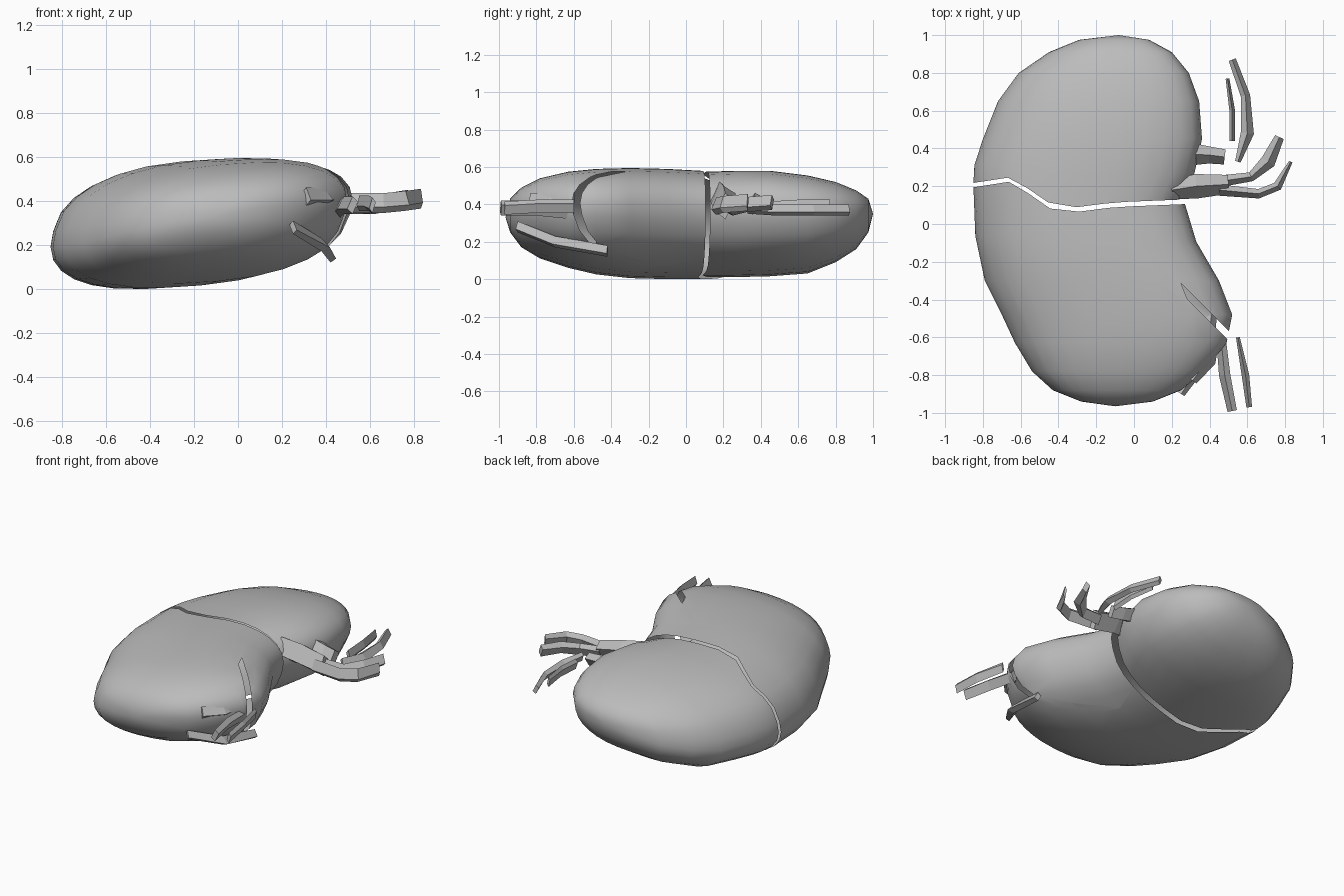
import bpy, bmesh, math
from mathutils import Vector

cube = bpy.data.objects.get("Cube")
if cube:
    bpy.data.objects.remove(cube, do_unlink=True)

grey = bpy.data.materials.new("plain_grey")
grey.use_nodes = True
grey.diffuse_color = (0.5, 0.5, 0.5, 1)
grey.node_tree.nodes["Principled BSDF"].inputs["Base Color"].default_value = (0.5, 0.5, 0.5, 1)


def finish(bm, name, smooth=False):
    bmesh.ops.recalc_face_normals(bm, faces=bm.faces)
    mesh = bpy.data.meshes.new(name)
    bm.to_mesh(mesh)
    bm.free()
    mesh.materials.append(grey)
    obj = bpy.data.objects.new(name, mesh)
    bpy.context.collection.objects.link(obj)
    if smooth:
        bpy.ops.object.select_all(action='DESELECT')
        obj.select_set(True)
        bpy.context.view_layer.objects.active = obj
        bpy.ops.object.shade_smooth_by_angle(angle=math.radians(40))
    return obj


def bridge(bm, rings):
    for a, b in zip(rings, rings[1:]):
        for i in range(len(a)):
            j = (i + 1) % len(a)
            bm.faces.new((a[i], a[j], b[j], b[i]))


def soft(v):
    return math.copysign(abs(v) ** 0.86, v)


# Wandering line of the crack between the two lobes
CRACK = [(-0.9, 0.2), (-0.65, 0.24), (-0.4, 0.06), (-0.1, 0.1), (0.6, 0.13)]


def crack_y(x):
    for (x0, y0), (x1, y1) in zip(CRACK, CRACK[1:]):
        if x <= x1:
            return y0 + (y1 - y0) * (x - x0) / (x1 - x0)
    return CRACK[-1][1]


def lobe_mesh(rows, tip, segments=28):
    """Loft tilted oval sections; each row is y, left, right, bottom, top."""
    bm = bmesh.new()
    tilt = math.radians(17)
    rings = []
    for y, left, right, low, high in rows:
        ring = []
        for i in range(segments):
            t = math.tau * i / segments
            x = (left + right) / 2 + (right - left) / 2 * soft(math.cos(t))
            z = (low + high) / 2 + (high - low) / 2 * soft(math.sin(t + tilt))
            pull = max(0, 1 - abs(y - 0.1) / 0.3)
            ring.append(bm.verts.new((x, y + pull * (crack_y(x) - 0.1), z)))
        rings.append(ring)
    bridge(bm, rings)
    apex = bm.verts.new(tip)
    last = rings[-1]
    for i in range(segments):
        bm.faces.new((last[i], last[(i + 1) % segments], apex))
    return bm


# Back lobe
back = lobe_mesh([
    (0.115, -0.85, 0.24, 0.01, 0.575), (0.26, -0.845, 0.32, 0.01, 0.58),
    (0.45, -0.8, 0.36, 0.015, 0.58), (0.65, -0.72, 0.345, 0.03, 0.555),
    (0.8, -0.61, 0.29, 0.09, 0.52), (0.91, -0.45, 0.2, 0.16, 0.475),
    (0.975, -0.29, 0.08, 0.25, 0.43)], (-0.08, 1, 0.35))
finish(back, "back_lobe", True)

# Front lobe, with a diagonal split on its bulging side
front = lobe_mesh([
    (0.09, -0.85, 0.27, 0, 0.58), (-0.1, -0.84, 0.33, 0, 0.59),
    (-0.3, -0.79, 0.45, 0.005, 0.595), (-0.48, -0.7, 0.52, 0.025, 0.59),
    (-0.63, -0.63, 0.49, 0.06, 0.575), (-0.78, -0.54, 0.37, 0.11, 0.54),
    (-0.88, -0.43, 0.25, 0.17, 0.49), (-0.94, -0.28, 0.1, 0.25, 0.43)], (-0.1, -0.965, 0.33))
normal = Vector((1, 1, 0)).normalized()
middle = Vector((0.38, -0.47, 0))
for side in (-0.018, 0.018):
    near = [f for f in front.faces if f.calc_center_median().x > 0.1]
    edges = {e for f in near for e in f.edges}
    verts = {v for f in near for v in f.verts}
    bmesh.ops.bisect_plane(front, geom=list(verts) + list(edges) + near,
                           plane_co=middle + normal * side, plane_no=normal)
split = []
for f in front.faces:
    c = f.calc_center_median()
    if abs((c - middle).dot(normal)) < 0.017 and c.x > 0.25 and c.z > 0.2:
        split.append(f)
bmesh.ops.delete(front, geom=split, context='FACES')
finish(front, "front_lobe", True)


def vessel(name, path, widths, height):
    """Flattened four-sided tube along a path."""
    bm = bmesh.new()
    pts = [Vector(p) for p in path]
    rings = []
    for i, p in enumerate(pts):
        along = pts[min(i + 1, len(pts) - 1)] - pts[max(i - 1, 0)]
        across = Vector((-along.y, along.x, 0)).normalized() * widths[i] / 2
        up = Vector((0, 0, height / 2))
        rings.append([bm.verts.new(p + d) for d in
                      (across + up * 0.4, up, -across - up * 0.4, -up)])
    bridge(bm, rings)
    bm.faces.new(rings[0])
    bm.faces.new(rings[-1])
    finish(bm, name)


# Vessel trunk and branches from the notch
vessel("vessel_trunk", [(0.2, 0.18, 0.45), (0.33, 0.2, 0.43), (0.5, 0.21, 0.39)],
       (0.1, 0.13, 0.1), 0.14)
vessel("branch_outer", [(0.45, 0.18, 0.39), (0.66, 0.16, 0.39), (0.76, 0.2, 0.4), (0.83, 0.33, 0.41)],
       (0.06, 0.05, 0.05, 0.02), 0.09)
vessel("branch_middle", [(0.48, 0.23, 0.39), (0.62, 0.25, 0.38), (0.71, 0.33, 0.4), (0.77, 0.46, 0.41)],
       (0.06, 0.05, 0.08, 0.05), 0.08)
vessel("branch_rear_outer", [(0.55, 0.33, 0.38), (0.6, 0.48, 0.37), (0.59, 0.68, 0.37), (0.52, 0.87, 0.37)],
       (0.03, 0.07, 0.05, 0.04), 0.06)
vessel("branch_rear_inner", [(0.52, 0.44, 0.38), (0.52, 0.6, 0.39), (0.495, 0.77, 0.39)],
       (0.03, 0.03, 0.02), 0.07)
vessel("back_flap", [(0.3, 0.37, 0.42), (0.4, 0.365, 0.4), (0.48, 0.355, 0.39)],
       (0.12, 0.09, 0.08), 0.09)

# Front vessel ends
vessel("front_branch_inner", [(0.46, -0.6, 0.36), (0.48, -0.8, 0.38), (0.52, -0.99, 0.38)],
       (0.05, 0.06, 0.05), 0.08)
vessel("front_branch_outer", [(0.55, -0.6, 0.39), (0.59, -0.8, 0.39), (0.61, -0.97, 0.38)],
       (0.02, 0.04, 0.03), 0.07)

# Loose shards on the front lobe's side
vessel("side_shard", [(0.31, -0.83, 0.42), (0.39, -0.72, 0.42), (0.43, -0.6, 0.43)],
       (0.05, 0.09, 0.05), 0.08)
vessel("low_shard", [(0.25, -0.9, 0.28), (0.38, -0.7, 0.2), (0.42, -0.42, 0.15)],
       (0.04, 0.08, 0.05), 0.06)
